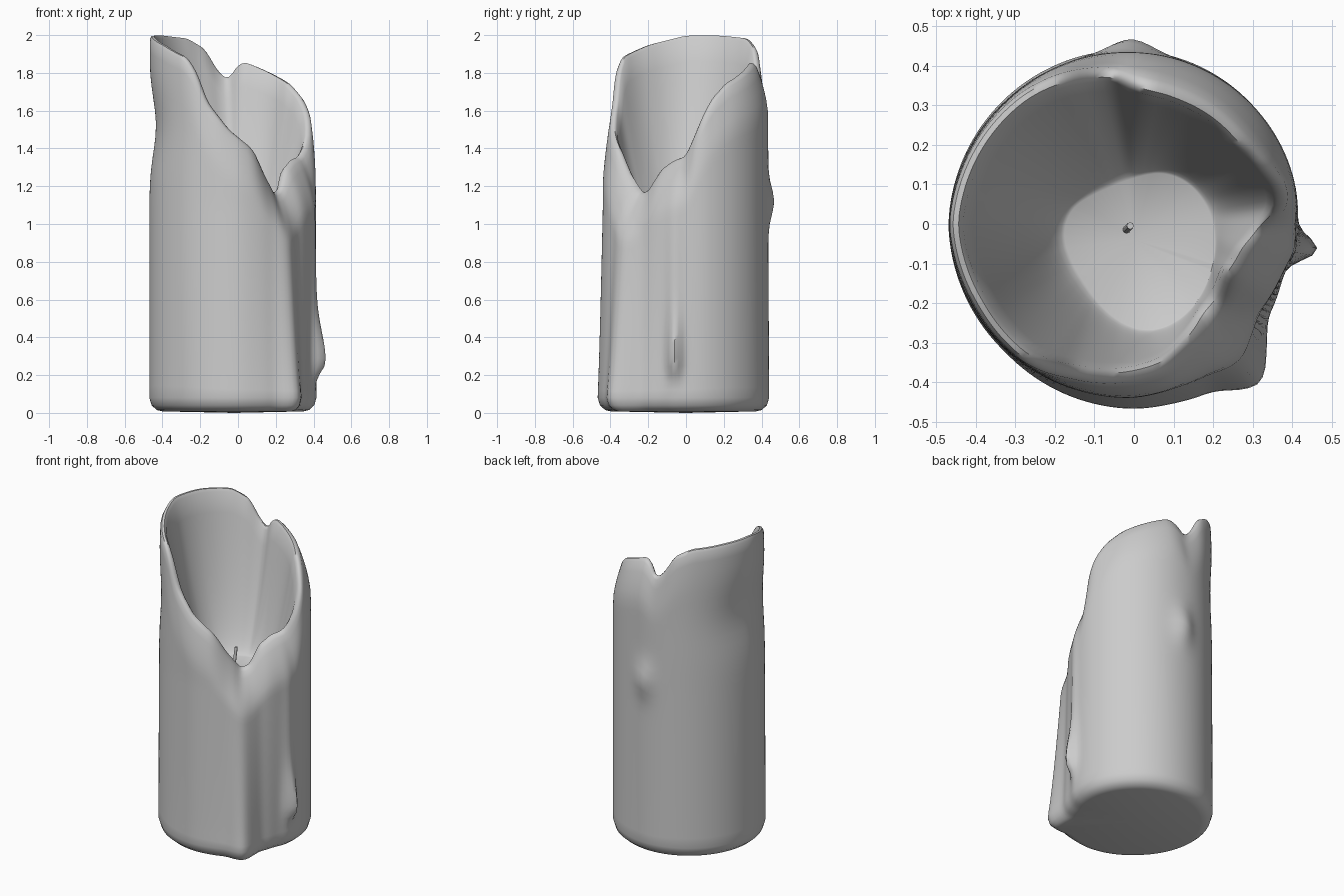
import bpy, bmesh, math
from mathutils import Vector

if "Cube" in bpy.data.objects:
    bpy.data.objects.remove(bpy.data.objects["Cube"])

# Rim: angle, radius, height
RIM = [(-180, .455, 2.0), (-153, .44, 1.95), (-129, .435, 1.885), (-121, .425, 1.8),
       (-114, .41, 1.65), (-97, .39, 1.5), (-78, .365, 1.4), (-66, .33, 1.27),
       (-52, .295, 1.165), (-42, .29, 1.18), (-28, .275, 1.29), (-12, .29, 1.34),
       (0, .33, 1.36), (6, .375, 1.45), (14, .385, 1.58), (23, .365, 1.67),
       (38, .345, 1.745), (69, .345, 1.825), (84, .35, 1.86), (91, .36, 1.84),
       (98, .385, 1.765), (106, .395, 1.81), (116, .41, 1.93), (130, .425, 1.985),
       (155, .44, 2.0), (180, .455, 2.0)]
# Outer wall: angle, radius near the foot, radius near the top
WALL = [(-180, .47, .47), (-135, .46, .455), (-110, .465, .445), (-90, .468, .44),
        (-78, .465, .43), (-64, .468, .42), (-56, .505, .425), (-51, .52, .42),
        (-44, .465, .40), (-36, .415, .385), (-20, .40, .395), (0, .415, .41),
        (14, .42, .42), (45, .425, .425), (90, .44, .435), (135, .455, .45), (180, .47, .47)]
# Pool floor: angle, radius
POOL = [(-180, .18), (-150, .18), (-120, .2), (-90, .27), (-72, .28), (-50, .25),
        (-25, .22), (0, .2), (50, .16), (90, .11), (135, .11), (180, .18)]
FLOOR = 1.05


def lookup(table, a):
    a = (a + 180) % 360 - 180
    for p, q in zip(table, table[1:]):
        if p[0] <= a <= q[0]:
            t = (a - p[0]) / (q[0] - p[0])
            return [u + (v - u) * t for u, v in zip(p[1:], q[1:])]


def soft(table, a, w=3):
    rows = [lookup(table, a + k * w / 2) for k in (-2, -1, 0, 1, 2)]
    return [sum(c) / 5 for c in zip(*rows)]


def bump(x, c, w):
    return math.exp(-((x - c) / w) ** 2)


def outer_radius(a, z, foot, top, rim_r, h):
    t = min(1, max(0, (z - .1) / 1.0))
    r = foot + (top - foot) * t ** .8
    # drip on the right side, knob on the back, slight waist on the left
    r += .055 * bump(a, -8, 5) * bump(z, .27, .22 if z > .27 else .07)
    r += .012 * bump(a, -9, 5) * bump(z, .7, .5)
    r += .032 * bump(a, 91, 9) * bump(z, 1.12, .1)
    r -= .035 * bump(abs(a), 180, 35) * bump(z, 1.52, .2)
    s = min(1, max(0, (z - (h - .27)) / .27))
    return r + (rim_r + .012 - r) * s ** 1.6


def column(a):
    rim_r, h = soft(RIM, a)
    foot, top = soft(WALL, a)
    pool = soft(POOL, a, 16)[0]
    # rounded foot and outer wall
    pts = [(outer_radius(a, .1, foot, top, rim_r, h) - d, z)
           for d, z in ((.07, .008), (.04, .015), (.012, .04))]
    n = 30
    for i in range(n + 1):
        z = .08 + (h - .02 - .08) * i / n
        pts.append((outer_radius(a, z, foot, top, rim_r, h), z))
    # rounded lip
    pts += [(rim_r + .004, h - .004), (rim_r - .01, h - .003), (rim_r - .022, h - .02)]
    # inner wall curving into the pool
    r0, z0 = rim_r - .028, h - .04
    for i in range(1, 15):
        u = math.sin(i / 14 * math.pi / 2)
        pts.append((pool + (r0 - pool) * (1 - u) ** .65, z0 + (FLOOR - z0) * u))
    return pts


def make_object(name, bm):
    bmesh.ops.recalc_face_normals(bm, faces=bm.faces)
    mesh = bpy.data.meshes.new(name)
    bm.to_mesh(mesh)
    bm.free()
    ob = bpy.data.objects.new(name, mesh)
    bpy.context.collection.objects.link(ob)
    return ob


# Melted wax body
bm = bmesh.new()
N = 144
cols = []
for i in range(N):
    a = -180 + 360 * i / N
    c, s = math.cos(math.radians(a)), math.sin(math.radians(a))
    cols.append([bm.verts.new((r * c, r * s, z)) for r, z in column(a)])
base = bm.verts.new((-.02, 0, 0))
pool_mid = bm.verts.new((0, -.04, FLOOR - .01))
for i in range(N):
    p, q = cols[i], cols[(i + 1) % N]
    for j in range(len(p) - 1):
        bm.faces.new((p[j], q[j], q[j + 1], p[j + 1]))
    bm.faces.new((base, q[0], p[0]))
    bm.faces.new((pool_mid, p[-1], q[-1]))
body = make_object("wax_body", bm)

# Wick
bm = bmesh.new()
bmesh.ops.create_cone(bm, cap_ends=True, segments=8, radius1=.01, radius2=.009, depth=.14)
for v in bm.verts:
    v.co += Vector((-.015 + v.co.z * .08, -.01 + v.co.z * .08, FLOOR + .04))
wick = make_object("wick", bm)

for ob in (body, wick):
    bpy.ops.object.select_all(action='DESELECT')
    ob.select_set(True)
    bpy.context.view_layer.objects.active = ob
    bpy.ops.object.shade_smooth_by_angle(angle=math.radians(50))
